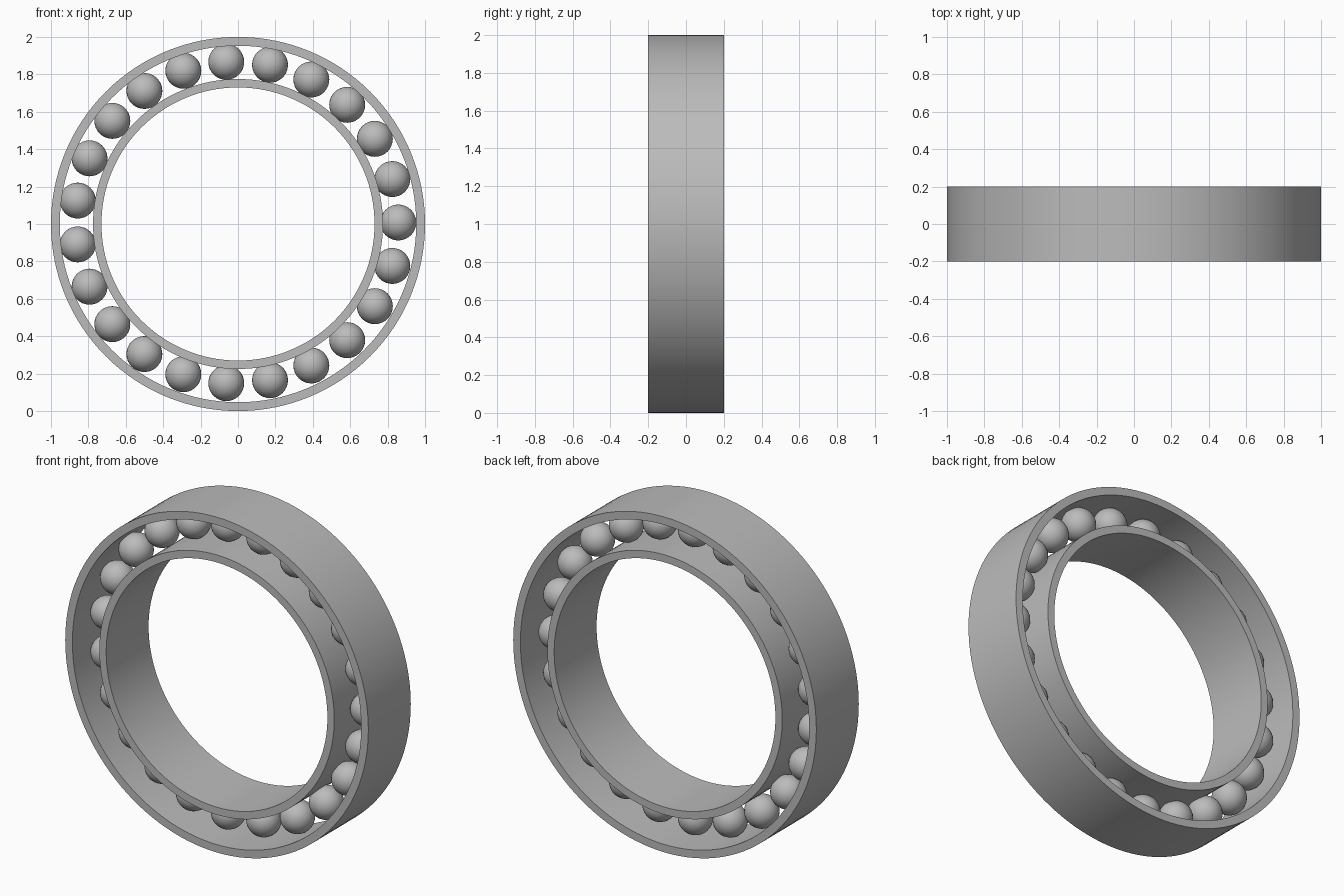
import bpy
import bmesh
import math

cube = bpy.data.objects.get("Cube")
if cube:
    bpy.data.objects.remove(cube, do_unlink=True)

HALF_WIDTH = 0.2
BALLS = 23
BALL_RADIUS = 0.096
PITCH_RADIUS = 0.861

steel = bpy.data.materials.new("grey steel")
steel.use_nodes = True
GREY = (0.5, 0.5, 0.5, 1)
steel.diffuse_color = GREY
steel.node_tree.nodes["Principled BSDF"].inputs["Base Color"].default_value = GREY


def finish(name, bm):
    """Turn a bmesh into a smooth-shaded steel object."""
    bmesh.ops.recalc_face_normals(bm, faces=bm.faces)
    mesh = bpy.data.meshes.new(name)
    bm.to_mesh(mesh)
    bm.free()
    obj = bpy.data.objects.new(name, mesh)
    bpy.context.collection.objects.link(obj)
    mesh.materials.append(steel)
    bpy.ops.object.select_all(action='DESELECT')
    bpy.context.view_layer.objects.active = obj
    obj.select_set(True)
    bpy.ops.object.shade_smooth_by_angle(angle=math.radians(35))
    return obj


def ring(name, inner, outer, segments=128):
    """Spin a rectangular section around the y axis."""
    bm = bmesh.new()
    section = [(inner, -HALF_WIDTH), (outer, -HALF_WIDTH),
               (outer, HALF_WIDTH), (inner, HALF_WIDTH)]
    verts = [bm.verts.new((r, y, 0)) for r, y in section]
    edges = [bm.edges.new((verts[i], verts[i - 1])) for i in range(4)]
    bmesh.ops.spin(bm, geom=verts + edges, cent=(0, 0, 0), axis=(0, 1, 0),
                   angle=math.tau, steps=segments, use_merge=True)
    bmesh.ops.remove_doubles(bm, verts=bm.verts, dist=0.0001)
    finish(name, bm).location.z = 1


# Races
ring("outer_race", 0.953, 1.0)
ring("inner_race", 0.73, 0.775)

# Balls, all sharing one mesh
bm = bmesh.new()
bmesh.ops.create_uvsphere(bm, u_segments=32, v_segments=16, radius=BALL_RADIUS)
first = finish("ball", bm)
for i in range(BALLS):
    ball = first if i == 0 else first.copy()
    if i:
        bpy.context.collection.objects.link(ball)
    ball.name = f"ball_{i + 1}"
    a = math.tau * i / BALLS
    ball.location = (PITCH_RADIUS * math.cos(a) - 0.004, 0,
                     PITCH_RADIUS * math.sin(a) + 1.008)
